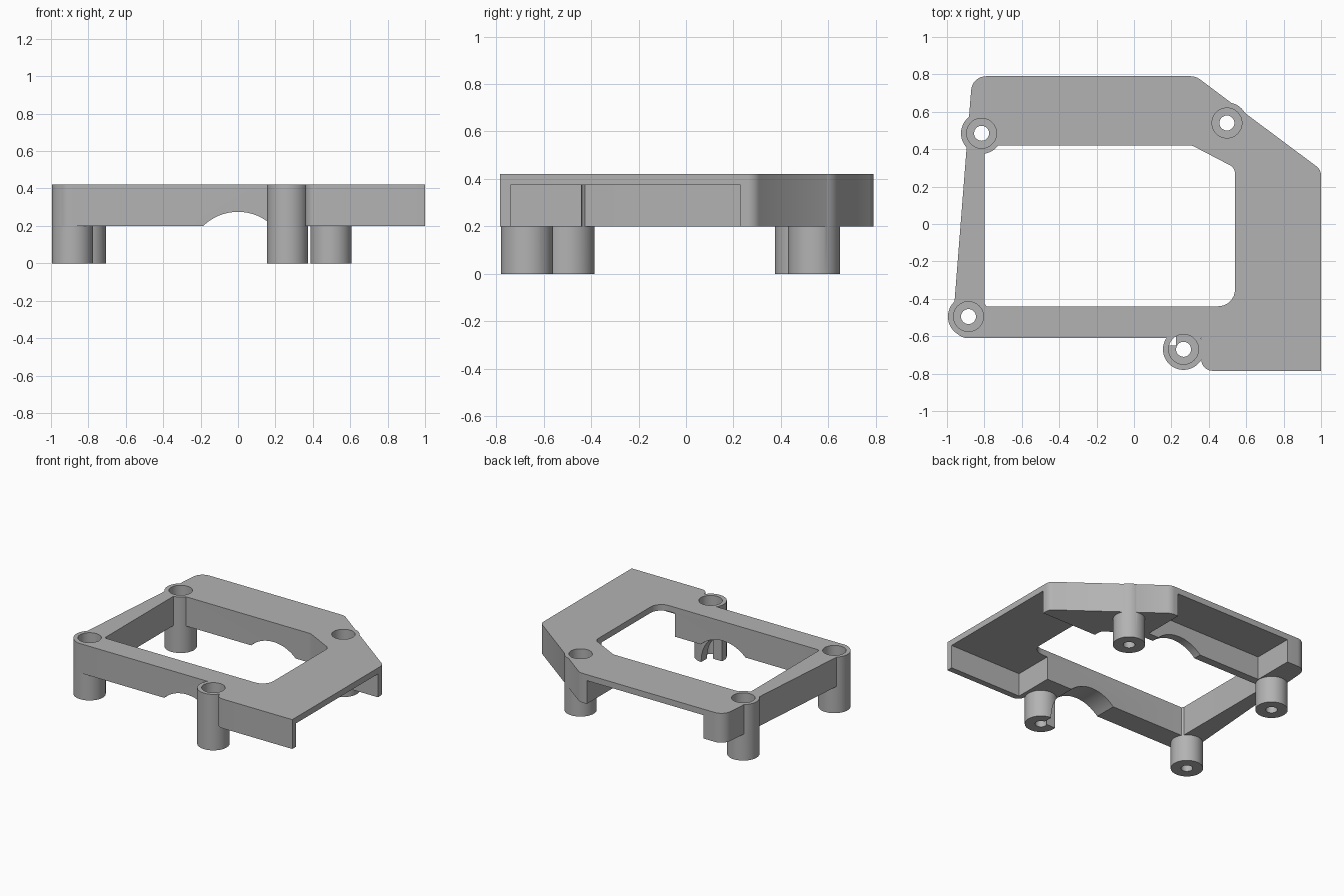
import bpy, bmesh, math
from mathutils import Vector, Matrix

if "Cube" in bpy.data.objects:
    bpy.data.objects.remove(bpy.data.objects["Cube"])

TOP, UNDER, ROOF = 0.42, 0.2, 0.375

grey = bpy.data.materials.new("plain_grey")
grey.use_nodes = True
grey.diffuse_color = (0.45, 0.45, 0.45, 1)
grey.node_tree.nodes["Principled BSDF"].inputs["Base Color"].default_value = grey.diffuse_color


def add_object(name, bm):
    bmesh.ops.recalc_face_normals(bm, faces=bm.faces)
    mesh = bpy.data.meshes.new(name)
    bm.to_mesh(mesh)
    bm.free()
    mesh.materials.append(grey)
    obj = bpy.data.objects.new(name, mesh)
    bpy.context.collection.objects.link(obj)
    return obj


def rounded(corners, steps=8):
    """Replace each (x, y, radius) corner with an arc."""
    points = []
    for i, (x, y, r) in enumerate(corners):
        p = Vector((x, y))
        if r == 0:
            points.append(p)
            continue
        a = (Vector(corners[i - 1][:2]) - p).normalized()
        b = (Vector(corners[(i + 1) % len(corners)][:2]) - p).normalized()
        half = a.angle(b) / 2
        centre = p + (a + b).normalized() * r / math.sin(half)
        start = p + a * r / math.tan(half) - centre
        end = p + b * r / math.tan(half) - centre
        sweep = start.angle_signed(end)
        for k in range(steps + 1):
            points.append(centre + Matrix.Rotation(-sweep * k / steps, 2) @ start)
    return points


def prism(name, corners, z0, z1):
    bm = bmesh.new()
    face = bm.faces.new([bm.verts.new((p.x, p.y, z0)) for p in rounded(corners)])
    out = bmesh.ops.extrude_face_region(bm, geom=[face])
    top = [v for v in out["geom"] if isinstance(v, bmesh.types.BMVert)]
    bmesh.ops.translate(bm, verts=top, vec=(0, 0, z1 - z0))
    return add_object(name, bm)


def block(name, x0, x1, y0, y1, z0, z1):
    return prism(name, [(x0, y0, 0), (x1, y0, 0), (x1, y1, 0), (x0, y1, 0)], z0, z1)


def cylinder(name, centre, radius, depth, axis="Z", segments=48):
    bm = bmesh.new()
    turn = Matrix.Rotation(math.pi / 2, 4, "X") if axis == "Y" else Matrix()
    bmesh.ops.create_cone(bm, cap_ends=True, segments=segments, radius1=radius,
                          radius2=radius, depth=depth,
                          matrix=Matrix.Translation(centre) @ turn)
    return add_object(name, bm)


def combine(target, tool, operation):
    tool.hide_render = True
    mod = target.modifiers.new(operation.lower(), "BOOLEAN")
    mod.operation, mod.solver, mod.object = operation, "EXACT", tool
    bpy.context.view_layer.objects.active = target
    bpy.ops.object.modifier_apply(modifier=mod.name)
    bpy.data.objects.remove(tool)


# Frame body with its chamfered corner and stepped front edge
frame = prism("mounting_frame", [
    (-0.865, 0.79, 0.08), (0.33, 0.79, 0.08), (1, 0.29, 0.06), (1, -0.785, 0),
    (0.36, -0.785, 0.06), (0.36, -0.61, 0), (-0.975, -0.61, 0.08)], UNDER, TOP)

# Central window
window = prism("window_cutter", [
    (-0.8, -0.44, 0.015), (0.54, -0.44, 0.09), (0.54, 0.3, 0.05),
    (0.31, 0.42, 0.06), (-0.8, 0.42, 0)], 0, 1)
combine(frame, window, "DIFFERENCE")

# Open pockets beneath the side and the back
combine(frame, block("side_pocket", 0.4, 1.2, -0.74, 0.23, 0, ROOF), "DIFFERENCE")
combine(frame, block("back_pocket", -0.7, 0.27, 0.48, 1, 0, ROOF), "DIFFERENCE")

# Standoffs with screw holes and head recesses
posts = [(-0.885, -0.495), (0.265, -0.67), (0.497, 0.54), (-0.815, 0.485)]
for x, y in posts:
    combine(frame, cylinder("standoff", (x, y, TOP / 2), 0.11, TOP), "UNION")
for x, y in posts:
    combine(frame, cylinder("screw_hole", (x, y, 0.2), 0.04, 1), "DIFFERENCE")
    combine(frame, cylinder("head_recess", (x, y, 0.65), 0.08, 1), "DIFFERENCE")

# Round channel running front to back under the frame
channel = cylinder("channel_cutter", (0, -0.025, 0.009), 0.266, 1.25, "Y", 80)
combine(frame, channel, "DIFFERENCE")

bpy.ops.object.select_all(action="DESELECT")
frame.select_set(True)
bpy.context.view_layer.objects.active = frame
bpy.ops.object.shade_smooth_by_angle(angle=math.radians(30))
